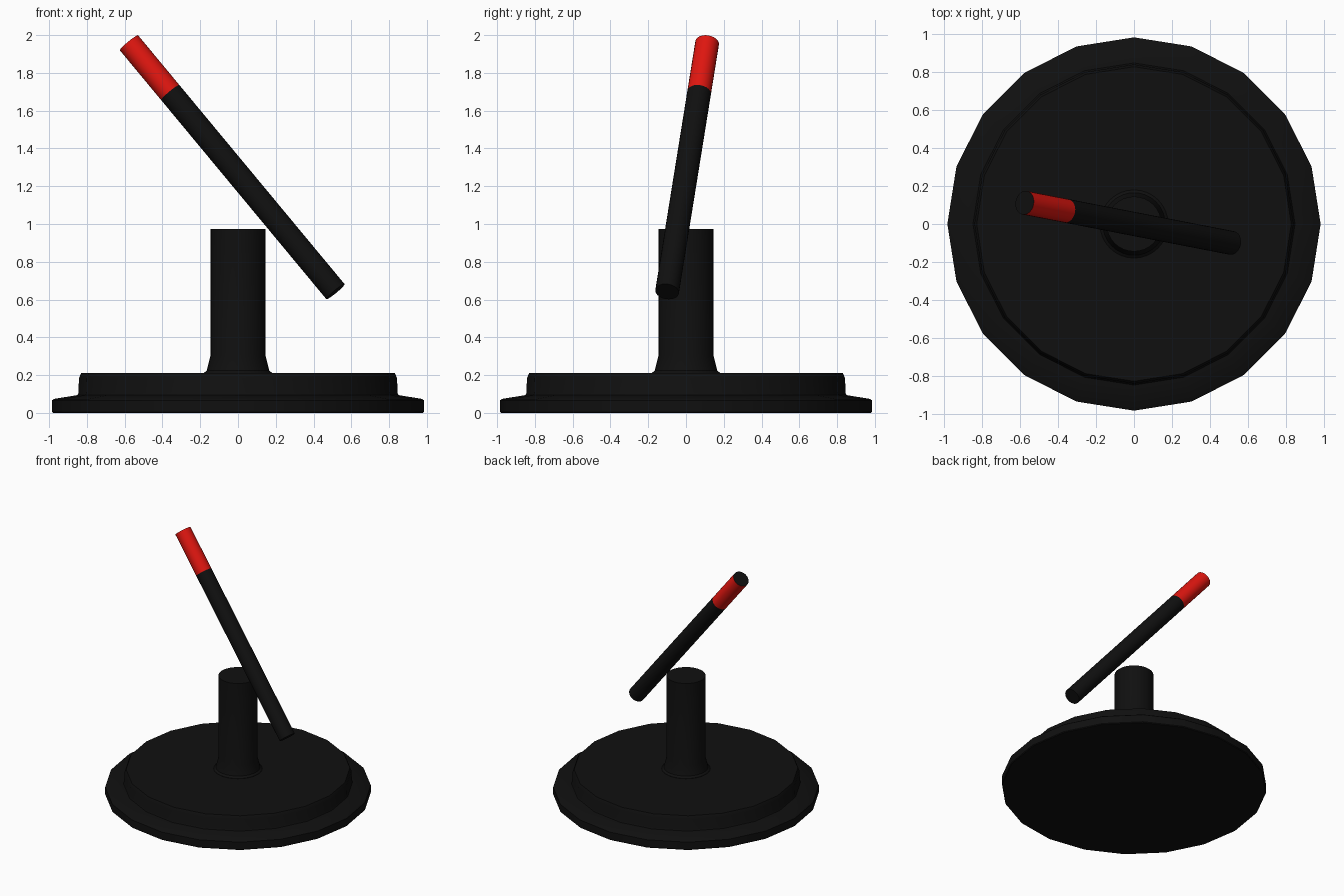
import bpy, bmesh, math
from mathutils import Vector

if "Cube" in bpy.data.objects:
    bpy.data.objects.remove(bpy.data.objects["Cube"])


def material(name, color):
    m = bpy.data.materials.new(name)
    m.diffuse_color = (*color, 1)
    m.use_nodes = True
    m.node_tree.nodes["Principled BSDF"].inputs["Base Color"].default_value = m.diffuse_color
    return m


black = material("black", (0.005, 0.005, 0.005))
red = material("red", (0.75, 0.008, 0.005))


def lathe(name, profile, sides, mats, red_band=None):
    """Closed turned solid from (radius, height) points."""
    bm = bmesh.new()
    rings = [[bm.verts.new((r * math.cos(2 * math.pi * i / sides),
                            r * math.sin(2 * math.pi * i / sides), z))
              for i in range(sides)] for r, z in profile]
    for k, (a, b) in enumerate(zip(rings, rings[1:])):
        for i in range(sides):
            j = (i + 1) % sides
            f = bm.faces.new((a[i], a[j], b[j], b[i]))
            f.material_index = 1 if k == red_band else 0
    bm.faces.new(rings[0][::-1])
    bm.faces.new(rings[-1])
    mesh = bpy.data.meshes.new(name)
    bm.to_mesh(mesh)
    bm.free()
    for m in mats:
        mesh.materials.append(m)
    obj = bpy.data.objects.new(name, mesh)
    bpy.context.collection.objects.link(obj)
    bpy.ops.object.select_all(action='DESELECT')
    obj.select_set(True)
    bpy.context.view_layer.objects.active = obj
    bpy.ops.object.shade_smooth_by_angle(angle=math.radians(30))
    return obj


# Stepped twenty-sided base
lathe("base", [(0.98, 0), (0.985, 0.006), (0.985, 0.066), (0.975, 0.074),
               (0.85, 0.094), (0.845, 0.104), (0.842, 0.185),
               (0.83, 0.21)], 20, [black])

# Upright column with a flared foot
lathe("column", [(0.18, 0.205), (0.18, 0.212), (0.165, 0.225),
                 (0.145, 0.305), (0.145, 0.973)], 32, [black])

# Tilted stick with a red band at its upper end
low, high = Vector((0.516, -0.10, 0.642)), Vector((-0.577, 0.112, 1.959))
axis = high - low
length = axis.length
stick = lathe("stick", [(0.063, 0), (0.063, length * 0.8), (0.063, length)],
              24, [black, red], red_band=1)
stick.location = low
stick.rotation_euler = axis.to_track_quat('Z', 'Y').to_euler()
